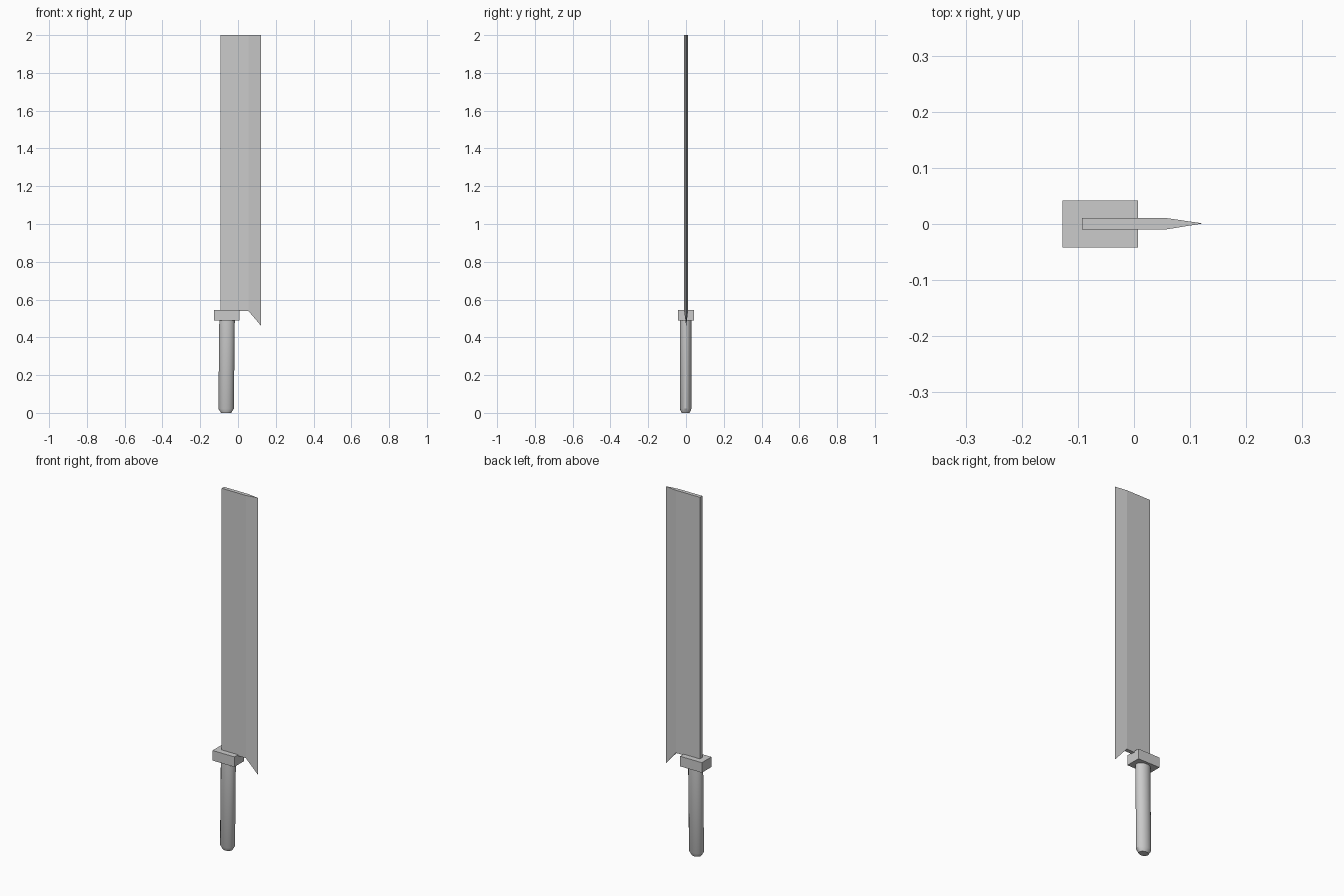
import bpy, bmesh, math

if "Cube" in bpy.data.objects:
    bpy.data.objects.remove(bpy.data.objects["Cube"])


def make_object(name, rings):
    """Skin a stack of equal-sized point rings (bottom to top) and cap both ends."""
    bm = bmesh.new()
    loops = [[bm.verts.new(p) for p in ring] for ring in rings]
    n = len(loops[0])
    for low, high in zip(loops, loops[1:]):
        for i in range(n):
            j = (i + 1) % n
            bm.faces.new((low[i], low[j], high[j], high[i]))
    bm.faces.new(loops[0][::-1])
    bm.faces.new(loops[-1])
    bmesh.ops.recalc_face_normals(bm, faces=bm.faces)
    mesh = bpy.data.meshes.new(name)
    bm.to_mesh(mesh)
    bm.free()
    obj = bpy.data.objects.new(name, mesh)
    bpy.context.collection.objects.link(obj)
    return obj


def oval(cx, cy, z, rx, ry, sides=16):
    return [(cx + rx * math.cos(2 * math.pi * i / sides),
             cy + ry * math.sin(2 * math.pi * i / sides), z) for i in range(sides)]


# Blade: flat spine, wedge-ground edge whose heel drops below the guard
# Cross-section points are (x, y, bottom z)
section = [(-0.093, -0.01, 0.54), (0.055, -0.01, 0.54), (0.123, 0.001, 0.46),
           (0.055, 0.011, 0.54), (-0.093, 0.011, 0.54)]
make_object("blade", [section, [(x, y, 2.0) for x, y, z in section]])

# Guard: plain block offset towards the spine
corners = [(-0.127, -0.042), (0.007, -0.042), (0.007, 0.042), (-0.127, 0.042)]
make_object("guard", [[(x, y, z) for x, y in corners] for z in (0.49, 0.546)])

# Handle: oval grip, leaning slightly, with a chamfered butt
handle = make_object("handle", [
    oval(-0.063, -0.002, 0.0, 0.027, 0.021),
    oval(-0.063, -0.002, 0.022, 0.041, 0.031),
    oval(-0.058, -0.002, 0.495, 0.041, 0.031),
])
bpy.context.view_layer.objects.active = handle
handle.select_set(True)
bpy.ops.object.shade_smooth_by_angle(angle=math.radians(30))
